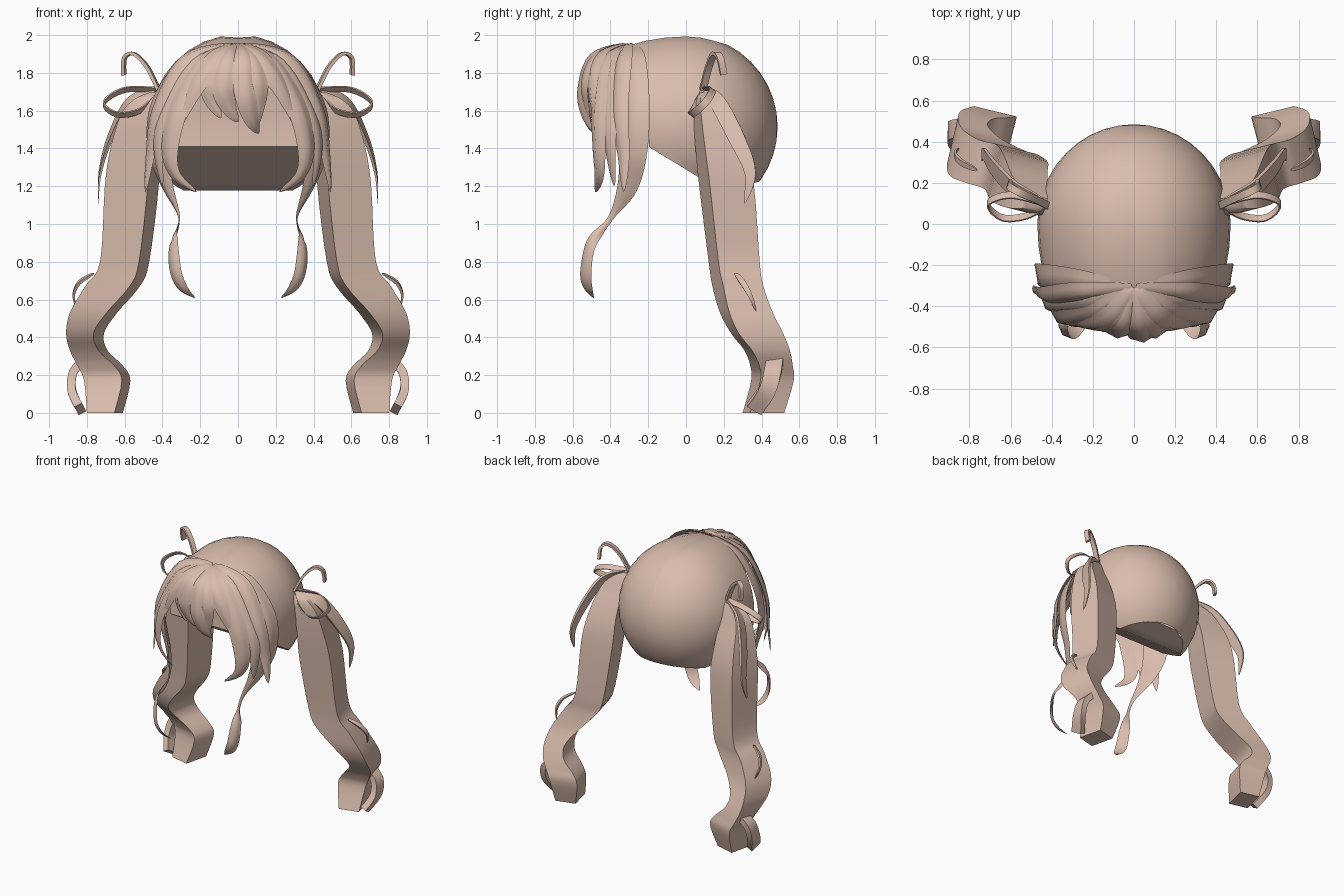
import bpy
import bmesh
import math
from mathutils import Vector

default_cube = bpy.data.objects.get("Cube")
if default_cube:
    bpy.data.objects.remove(default_cube, do_unlink=True)

hair = bpy.data.materials.new("light_brown_hair")
hair.use_nodes = True
colour = (0.70, 0.51, 0.42, 1)
hair.diffuse_color = colour
hair.node_tree.nodes["Principled BSDF"].inputs["Base Color"].default_value = colour

HEAD_CENTRE = Vector((0, 0, 1.48))
CROWN = (0, -0.31, 1.95)


def finish(name, bm, mirror=False, merge=False):
    """Turn a bmesh into a smooth shaded object, optionally mirrored across x."""
    mesh = bpy.data.meshes.new(name)
    bm.to_mesh(mesh)
    bm.free()
    mesh.materials.append(hair)
    for polygon in mesh.polygons:
        polygon.use_smooth = True
    mesh.set_sharp_from_angle(angle=math.radians(55))
    obj = bpy.data.objects.new(name, mesh)
    bpy.context.collection.objects.link(obj)
    if mirror:
        modifier = obj.modifiers.new("Mirror", "MIRROR")
        modifier.use_mirror_merge = merge


def spline(points, steps=6):
    """Smooth interpolation through tuples of any length."""
    points = [tuple(p) for p in points]
    padded = [points[0]] + points + [points[-1]]
    result = []
    for a, b, c, d in zip(padded, padded[1:], padded[2:], padded[3:]):
        for step in range(steps):
            t = step / steps
            result.append(tuple(
                q + t / 2 * (r - p + t * (2*p - 5*q + 4*r - s + t * (3*(q - r) + s - p)))
                for p, q, r, s in zip(a, b, c, d)))
    result.append(points[-1])
    return result


def loft(name, rings, mirror):
    """Skin closed rings into a solid with capped ends."""
    bm = bmesh.new()
    loops = [[bm.verts.new(co) for co in ring] for ring in rings]
    count = len(loops[0])
    for lower, upper in zip(loops, loops[1:]):
        for i in range(count):
            j = (i + 1) % count
            bm.faces.new((lower[i], lower[j], upper[j], upper[i]))
    bm.faces.new(loops[0])
    bm.faces.new(loops[-1])
    bmesh.ops.recalc_face_normals(bm, faces=bm.faces[:])
    finish(name, bm, mirror)


def tapered(t):
    """Width of a strand that opens quickly and ends in a point."""
    return max(0.03, math.sin(math.pi * t ** 0.7) ** 0.7)


def constant(t):
    return 1


ARCH = [(-1, 0), (-0.5, 0.2), (0, 0.42), (0.5, 0.2), (1, 0), (0, -0.06)]
FLAT = [(-1, -0.2), (-1, 0.2), (1, 0.2), (1, -0.2)]
BLOCK = [(-1, -0.5), (-1, 0.5), (1, 0.5), (1, -0.5)]


def sweep(name, path, width, section=ARCH, shape=tapered, side=None, mirror=True):
    """Sweep a section along a path; a fourth path value overrides the width."""
    samples = spline(path)
    centres = [Vector(s[:3]) for s in samples]
    last = len(samples) - 1
    rings = []
    for i, centre in enumerate(centres):
        tangent = (centres[min(i + 1, last)] - centres[max(i - 1, 0)]).normalized()
        if side:
            across = Vector(side)
            across = (across - tangent * across.dot(tangent)).normalized()
        else:
            across = tangent.cross(centre - HEAD_CENTRE).normalized()
        out = across.cross(tangent)
        if out.dot(centre - HEAD_CENTRE) < 0 and not side:
            out.negate()
        size = max(samples[i][3], 0.002) if len(samples[i]) > 3 else width * shape(i / last)
        rings.append([centre + (across * u + out * v) * size for u, v in section])
    loft(name, rings, mirror)


# Back cap: half an ellipsoid shell, trimmed and mirrored at the parting
bm = bmesh.new()
bmesh.ops.create_uvsphere(bm, u_segments=32, v_segments=20, radius=1)
for v in bm.verts:
    x, y, z = v.co.x, -v.co.z, v.co.y
    v.co = (x * 0.47, y * (0.485 if y > 0 else 0.7), 1.515 + z * 0.487)
bmesh.ops.recalc_face_normals(bm, faces=bm.faces[:])
trims = [((0, 0, 0), (-1, 0, 0)),
         ((0, 0.37, 1.22), (0, 0.235, -1)),
         ((0, 0.08, 1.24), (0, -0.17, -0.28)),
         ((0, -0.31, 0), (0.26, -1, 0))]
for point, normal in trims:
    bmesh.ops.bisect_plane(bm, geom=bm.verts[:] + bm.edges[:] + bm.faces[:],
                           plane_co=point, plane_no=normal, clear_outer=True)
for v in bm.verts:
    if v.co.x < 0.01 and v.co.z > 1.9 and v.co.y < 0.2:
        v.co.z -= 0.015
finish("back_cap", bm, mirror=True, merge=True)


def cap_half_width(y, z):
    depth = y / (0.485 if y > 0 else 0.7)
    return 0.47 * math.sqrt(max(0, 1 - depth ** 2 - ((z - 1.515) / 0.487) ** 2))


# Flat closing faces: under the cap first, then up the open front behind the fringe
bm = bmesh.new()
rows = []
for r in range(10):
    y = 0.375 - 0.575 * r / 9
    z = max(1.22 + 0.235 * (y - 0.37), 1.24 - 0.607 * (y - 0.08))
    rows.append((cap_half_width(y, z), y, z))
for r in range(1, 7):
    y, z = -0.2, 1.41 + 0.52 * r / 6
    for refine in range(4):
        y = -0.31 + 0.26 * cap_half_width(y, z)
    rows.append((cap_half_width(y, z), y, z))
edges = [(bm.verts.new((0, y, z)), bm.verts.new((half, y, z))) for half, y, z in rows]
for (a, b), (c, d) in zip(edges, edges[1:]):
    bm.faces.new((a, b, d, c))
finish("cap_closing", bm, mirror=True, merge=True)

# Mirrored fringe strands, from the temples towards the middle
sweep("temple_strand", [CROWN, (0.27, -0.33, 1.87), (0.42, -0.35, 1.6),
                        (0.465, -0.33, 1.36), (0.49, -0.33, 1.17)], 0.06)
sweep("cheek_strand", [CROWN, (0.22, -0.38, 1.85), (0.37, -0.4, 1.6),
                       (0.42, -0.4, 1.4), (0.4, -0.38, 1.2)], 0.06)
sweep("face_strand", [CROWN, (0.17, -0.42, 1.86), (0.31, -0.46, 1.62),
                      (0.36, -0.46, 1.4), (0.33, -0.46, 1.26), (0.22, -0.48, 1.17)], 0.065)
sweep("brow_strand", [CROWN, (0.1, -0.45, 1.88), (0.22, -0.49, 1.73),
                      (0.34, -0.46, 1.47)], 0.07)

# Central fringe strands
fringe = {
    "fringe_left": [(0.06, -0.47, 1.88), (0.1, -0.53, 1.75), (0.1, -0.52, 1.62), (0.09, -0.5, 1.5)],
    "fringe_middle": [(0.03, -0.49, 1.88), (0.04, -0.55, 1.7), (0.07, -0.53, 1.56), (0.11, -0.48, 1.48)],
    "fringe_right": [(-0.05, -0.48, 1.88), (-0.08, -0.53, 1.73), (-0.05, -0.52, 1.62), (0, -0.5, 1.54)],
    "fringe_far_right": [(-0.08, -0.46, 1.88), (-0.14, -0.5, 1.75), (-0.14, -0.5, 1.66), (-0.09, -0.5, 1.56)],
}
for name, path in fringe.items():
    sweep(name, [CROWN] + path, 0.065, mirror=False)

# Wide side panels running into long curled locks
sweep("side_lock", [(0.01, -0.3, 1.95, 0.01), (0.25, -0.28, 1.87, 0.07),
                    (0.41, -0.27, 1.64, 0.09), (0.43, -0.28, 1.4, 0.09),
                    (0.37, -0.31, 1.2, 0.06), (0.31, -0.4, 1.03, 0.015),
                    (0.34, -0.5, 0.9, 0.035), (0.33, -0.53, 0.75, 0.042),
                    (0.29, -0.52, 0.66, 0.035), (0.23, -0.49, 0.61, 0.005)], 0)

# Square-sectioned pigtails: height, inner x, outer x, front y, back y
pigtail = [(1.7, 0.42, 0.46, 0.08, 0.13), (1.66, 0.42, 0.55, 0.05, 0.17),
           (1.58, 0.42, 0.62, 0.04, 0.22), (1.4, 0.42, 0.675, 0.05, 0.31),
           (1.2, 0.42, 0.705, 0.07, 0.36), (0.8, 0.47, 0.73, 0.12, 0.39),
           (0.67, 0.52, 0.81, 0.14, 0.41), (0.53, 0.64, 0.89, 0.18, 0.46),
           (0.42, 0.71, 0.91, 0.24, 0.515), (0.33, 0.69, 0.89, 0.31, 0.55),
           (0.25, 0.61, 0.85, 0.34, 0.565), (0.17, 0.57, 0.815, 0.345, 0.57),
           (0, 0.61, 0.8, 0.3, 0.52)]
rings = []
for z, inner, outer, front, back in spline(pigtail, 4):
    skew_x, skew_y = 0.2 * (back - front), 0.2 * (outer - inner)
    rings.append([(inner + skew_x, front, z), (outer, front + skew_y, z),
                  (outer - skew_x, back, z), (inner, back - skew_y, z)])
loft("pigtail", rings, True)

# Loose strands and curls on the pigtails
sweep("pigtail_loose_strand", [(0.43, 0.1, 1.71), (0.58, 0.17, 1.64), (0.68, 0.27, 1.45),
                               (0.73, 0.34, 1.27), (0.74, 0.31, 1.11)],
      0.045, FLAT, side=(0, 0.8, 0.5))
sweep("pigtail_small_curl", [(0.76, 0.26, 0.74), (0.84, 0.3, 0.69), (0.87, 0.34, 0.62),
                             (0.85, 0.37, 0.54)], 0.015, BLOCK, side=(0, 0.9, 0.4))
sweep("pigtail_end_curl", [(0.8, 0.47, 0.29), (0.87, 0.46, 0.22), (0.88, 0.43, 0.12),
                           (0.835, 0.36, 0.02)], 0.045, BLOCK, constant, (0, 1, 0))

# Bow loops at the pigtail roots
sweep("bow_upper_loop", [(0.42, 0.09, 1.71), (0.48, 0.12, 1.83), (0.55, 0.15, 1.9),
                         (0.6, 0.18, 1.88), (0.605, 0.2, 1.79)],
      0.018, BLOCK, constant, (-0.3, 1, 0))
sweep("bow_lower_loop", [(0.43, 0.1, 1.71), (0.6, 0.14, 1.71), (0.71, 0.1, 1.64),
                         (0.64, 0.03, 1.58), (0.52, 0.04, 1.6), (0.43, 0.09, 1.69)],
      0.02, FLAT, constant, (0, 0.7, -0.6))
